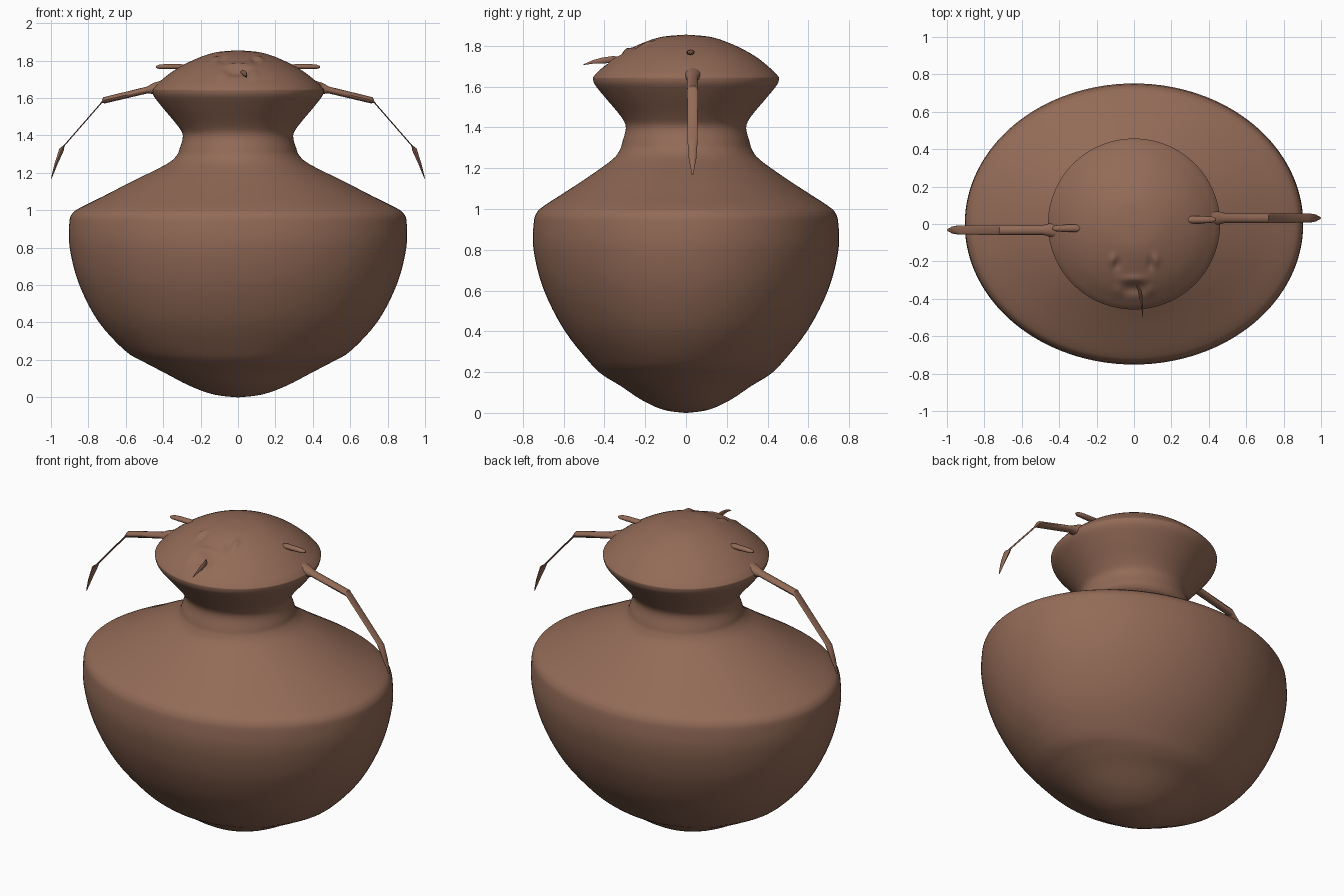
import bpy, bmesh, math
from mathutils import Vector

if "Cube" in bpy.data.objects:
    bpy.data.objects.remove(bpy.data.objects["Cube"])

clay = bpy.data.materials.new("brown clay")
clay.diffuse_color = (0.29, 0.145, 0.095, 1)
clay.use_nodes = True
clay.node_tree.nodes["Principled BSDF"].inputs["Base Color"].default_value = clay.diffuse_color


def finish(bm, name, angle=50):
    bmesh.ops.recalc_face_normals(bm, faces=bm.faces)
    mesh = bpy.data.meshes.new(name)
    bm.to_mesh(mesh)
    bm.free()
    mesh.materials.append(clay)
    ob = bpy.data.objects.new(name, mesh)
    bpy.context.collection.objects.link(ob)
    bpy.ops.object.select_all(action='DESELECT')
    ob.select_set(True)
    bpy.context.view_layer.objects.active = ob
    bpy.ops.object.shade_smooth_by_angle(angle=math.radians(angle))
    return ob


def skin(bm, rings):
    """Join rings of points into a closed skin with capped ends."""
    loops = [[bm.verts.new(p) for p in r] for r in rings]
    n = len(loops[0])
    for a, b in zip(loops, loops[1:]):
        for i in range(n):
            j = (i + 1) % n
            bm.faces.new((a[i], a[j], b[j], b[i]))
    bm.faces.new(loops[0])
    bm.faces.new(loops[-1])


def smooth(points, steps):
    """Catmull-Rom curve through the points."""
    p = [Vector(q) for q in points]
    p = [p[0]] + p + [p[-1]]
    out = []
    for a, b, c, d in zip(p, p[1:], p[2:], p[3:]):
        for k in range(steps):
            t = k / steps
            out.append(0.5 * (2 * b + (c - a) * t + (2 * a - 5 * b + 4 * c - d) * t**2
                              + (3 * b - a - 3 * c + d) * t**3))
    return out + [p[-1]]


def face_relief(x, y):
    """Shallow eye folds and a mouth hollow on the front of the dome."""
    def bump(cx, cy, sx, sy):
        return math.exp(-((x - cx) / sx)**2 - ((y - cy) / sy)**2)
    h = -0.02 * bump(0, -0.345, 0.06, 0.03) + 0.012 * bump(0, -0.295, 0.07, 0.018)
    for s in (-1, 1):
        h += 0.014 * bump(s * 0.115, -0.195, 0.018, 0.03)
        h -= 0.014 * bump(s * 0.09, -0.215, 0.018, 0.03)
        h += 0.010 * bump(s * 0.085, -0.355, 0.018, 0.03)
    return h


# Oval vessel: half width, half depth, height
body = [(0.005, 0.005, 0), (0.13, 0.11, 0.015), (0.26, 0.215, 0.062), (0.40, 0.325, 0.135),
        (0.50, 0.41, 0.187), (0.605, 0.475, 0.25), (0.75, 0.60, 0.41), (0.852, 0.70, 0.61),
        (0.90, 0.748, 0.80), (0.902, 0.747, 0.93), (0.888, 0.733, 0.98), (0.845, 0.70, 1.013),
        (0.72, 0.605, 1.075), (0.575, 0.49, 1.15), (0.39, 0.362, 1.242), (0.33, 0.325, 1.29),
        (0.312, 0.312, 1.33), (0.295, 0.295, 1.40), (0.325, 0.32, 1.455), (0.40, 0.395, 1.545),
        (0.45, 0.447, 1.61), (0.46, 0.457, 1.645)]
profile = smooth(body, 4)
# Domed cap
dome = [(0.46, 0.457, 1.645), (0.43, 0.427, 1.678), (0.35, 0.35, 1.742), (0.25, 0.25, 1.798),
        (0.13, 0.13, 1.842), (0.004, 0.004, 1.855)]
profile += smooth(dome, 8)[1:]

rings = []
for rx, ry, z in profile:
    ring = []
    for i in range(128):
        a = math.tau * i / 128
        x, y = rx * math.cos(a), ry * math.sin(a)
        ring.append((x, y, z + (face_relief(x, y) if z > 1.66 else 0)))
    rings.append(ring)
bm = bmesh.new()
skin(bm, rings)
finish(bm, "vessel", 60)


def limb(name, side, y, path, sides=12):
    """Loft ovals along a path of (x, z, half width in y, half thickness)."""
    rings = []
    for k, (x, z, w, t) in enumerate(path):
        p, q = path[max(k - 1, 0)], path[min(k + 1, len(path) - 1)]
        d = Vector((q[0] - p[0], q[1] - p[1])).normalized()
        ring = []
        for i in range(sides):
            a = math.tau * i / sides
            u, v = w * math.cos(a), t * math.sin(a)
            ring.append((side * (x - d.y * v), side * (y + u), z + d.x * v))
        rings.append(ring)
    bm = bmesh.new()
    skin(bm, rings)
    finish(bm, name, 40)


arm = [(0.40, 1.655, 0.05, 0.04), (0.445, 1.65, 0.038, 0.032), (0.485, 1.643, 0.026, 0.018),
       (0.715, 1.588, 0.026, 0.017), (0.73, 1.575, 0.026, 0.003), (0.93, 1.345, 0.025, 0.003),
       (0.943, 1.325, 0.024, 0.013), (0.972, 1.25, 0.019, 0.008), (0.998, 1.17, 0.004, 0.002)]
ear = [(0.28, 1.768, 0.01, 0.008), (0.31, 1.768, 0.02, 0.014), (0.38, 1.768, 0.019, 0.014),
       (0.42, 1.767, 0.016, 0.012), (0.438, 1.766, 0.006, 0.005)]
for side, label in ((1, "right"), (-1, "left")):
    limb(label + "_arm", side, 0.032, arm)
    limb(label + "_ear", side, 0.023, ear)

# Thin spout poking out of the mouth
bm = bmesh.new()
spout = [(0.015, -0.33, 1.735, 0.008), (0.03, -0.352, 1.735, 0.016), (0.04, -0.41, 1.728, 0.015),
         (0.045, -0.455, 1.722, 0.009), (0.047, -0.503, 1.708, 0.002)]
skin(bm, [[(x + 0.5 * r * math.cos(i * math.tau / 8), y, z + r * math.sin(i * math.tau / 8))
           for i in range(8)] for x, y, z, r in spout])
finish(bm, "mouth_spout")
